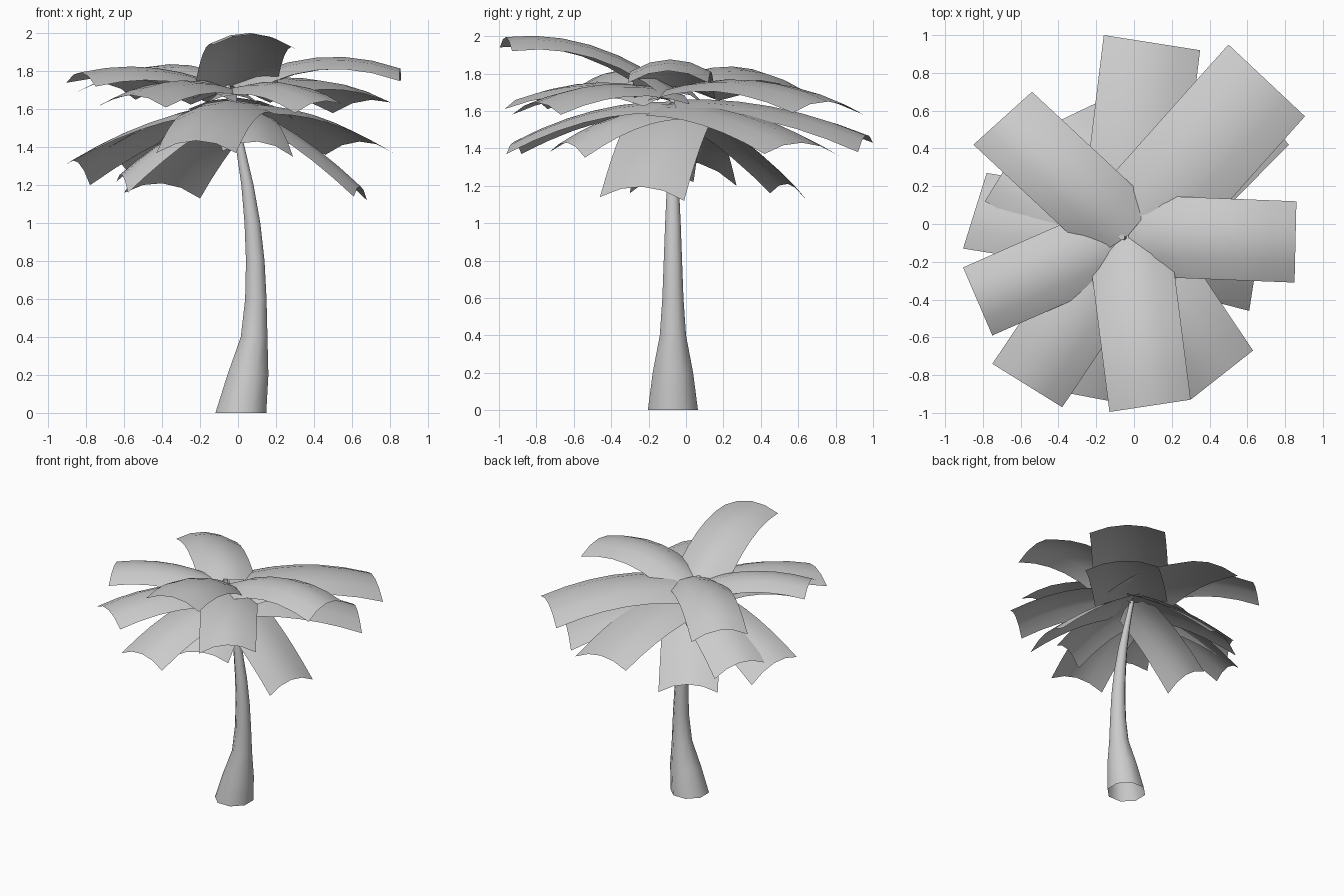
import bpy, math
from mathutils import Vector

if "Cube" in bpy.data.objects:
    bpy.data.objects.remove(bpy.data.objects["Cube"])


def add_mesh(name, verts, faces, angle=60):
    me = bpy.data.meshes.new(name)
    me.from_pydata(verts, [], faces)
    me.update()
    ob = bpy.data.objects.new(name, me)
    bpy.context.collection.objects.link(ob)
    bpy.ops.object.select_all(action='DESELECT')
    ob.select_set(True)
    bpy.context.view_layer.objects.active = ob
    bpy.ops.object.shade_smooth_by_angle(angle=math.radians(angle))
    return ob


# Trunk: leaning, tapering eight-sided tube, open below; rings are (z, x centre, radius)
rings = [(0, .015, .145), (.2, .052, .117), (.4, .085, .076), (.6, .094, .061),
         (.8, .091, .053), (1.0, .076, .045), (1.2, .05, .035),
         (1.4, .012, .025), (1.6, -.03, .018), (1.765, -.064, .016)]
N = 8
verts, faces = [], []
for z, x, r in rings:
    for k in range(N):
        a = 2 * math.pi * (k + .5) / N
        verts.append((x + r * math.cos(a), -.07 + r * math.sin(a), z))
for i in range(len(rings) - 1):
    for k in range(N):
        a, b = i * N + k, i * N + (k + 1) % N
        faces.append((a, b, b + N, a + N))
faces.append(tuple(range(len(verts) - N, len(verts))))
add_mesh("trunk", verts, faces)


# Frond: an arched strip from the crown to two tip corners
def frond(name, left, right, root_z, bulge, rows=6, cols=4):
    left, right = Vector(left), Vector(right)
    root = Vector((-.03, -.06, root_z))
    side = right - left
    flat_side = Vector((side.x, side.y, 0))
    tip = (left + right) / 2 + Vector((0, 0, .065))
    out = Vector((tip.x - root.x, tip.y - root.y, 0)).normalized()
    verts, faces = [], []
    for i in range(rows + 1):
        t = i / rows
        mid = root.lerp(tip, t)
        mid.z += 4 * bulge * t * (1 - t)
        w = flat_side.lerp(side, t)
        for j in range(cols + 1):
            s = 2 * j / cols - 1
            p = mid + w * (s / 2)
            p.z -= .065 * s * s
            p += out * (.06 * (1 - t) ** 2 * s * s)
            verts.append(p)
    n = cols + 1
    for i in range(rows):
        for j in range(cols):
            a = i * n + j
            faces.append((a, a + n, a + n + 1, a + 1))
    add_mesh(name, verts, faces)


# name, left tip corner, right tip corner (seen from the crown), root height, bulge
fronds = [
    ("upper_front", (.30, -.93, 1.92), (-.13, -.995, 1.94), 1.72, .095),
    ("upper_right", (.86, .12, 1.75), (.85, -.31, 1.75), 1.73, .10),
    ("upper_back_right", (.50, .95, 1.58), (.905, .57, 1.59), 1.72, .08),
    ("upper_back_left", (-.85, .42, 1.69), (-.54, .70, 1.65), 1.76, .09),
    ("upper_left", (-.75, -.59, 1.72), (-.905, -.23, 1.74), 1.70, .07),
    ("middle_front_left", (-.38, -.97, 1.61), (-.75, -.74, 1.61), 1.69, .07),
    ("middle_front_right", (.63, -.67, 1.58), (.30, -.93, 1.58), 1.70, .07),
    ("middle_back", (-.16, 1.0, 1.43), (.35, .92, 1.38), 1.66, .06),
    ("middle_front", (-.01, -.96, 1.37), (-.43, -.88, 1.37), 1.65, .06),
    ("lower_back_right", (.46, .82, 1.36), (.82, .42, 1.37), 1.64, .05),
    ("lower_front", (.29, -.54, 1.35), (-.08, -.73, 1.38), 1.62, .05),
    ("lower_right", (.68, -.01, 1.12), (.61, -.46, 1.14), 1.64, .05),
    ("lower_left", (-.905, -.13, 1.31), (-.78, .27, 1.20), 1.64, .05),
    ("lower_back_left", (-.60, .45, 1.16), (-.20, .64, 1.13), 1.64, .05),
    ("middle_back_left", (-.79, .12, 1.33), (-.58, .46, 1.27), 1.64, .05),
    ("lowest_left", (-.58, -.30, 1.16), (-.64, .04, 1.22), 1.62, .04),
]
for name, left, right, root_z, bulge in fronds:
    frond(name + "_frond", left, right, root_z, bulge)
